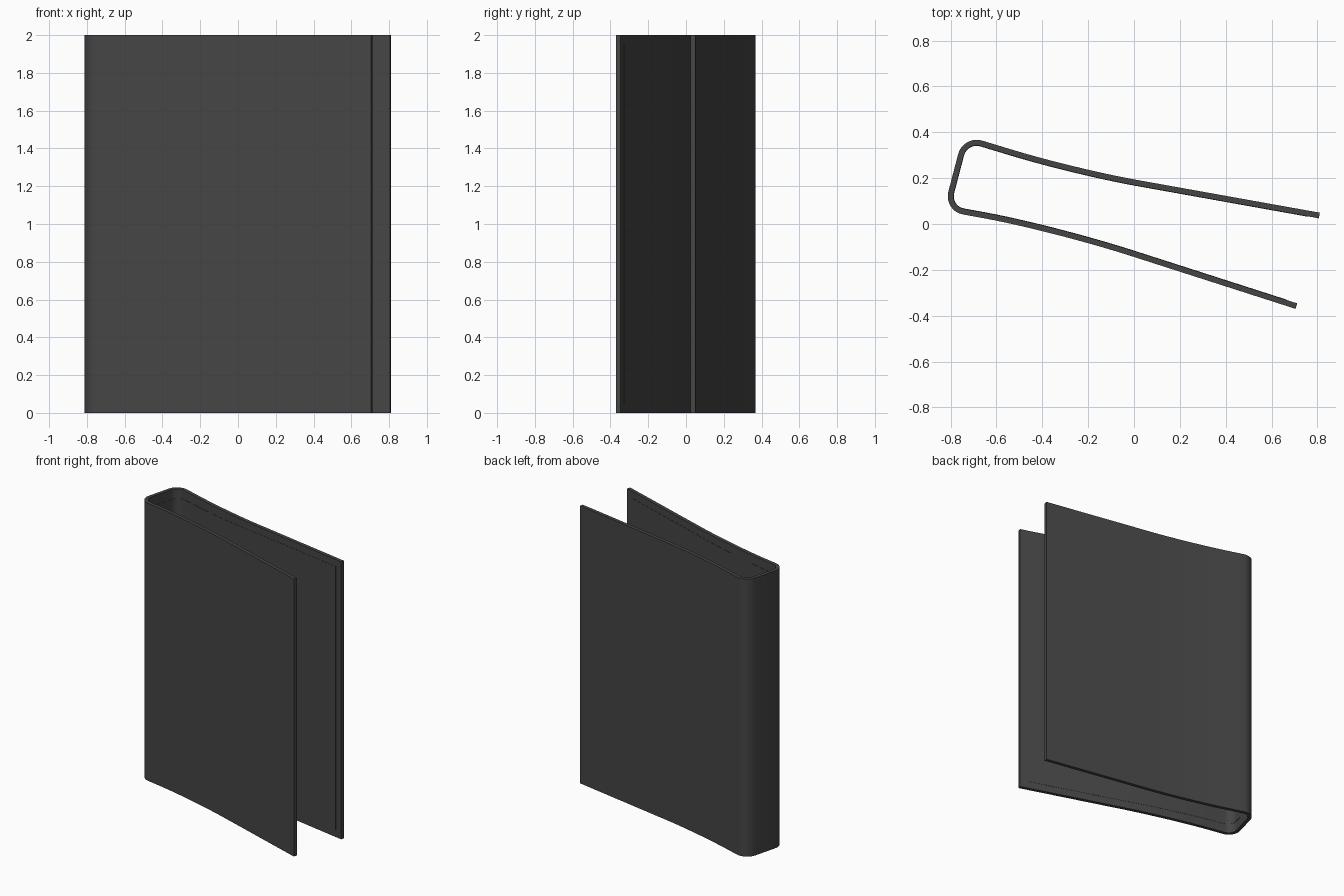
import bpy, bmesh, math
from mathutils import Vector

if "Cube" in bpy.data.objects:
    bpy.data.objects.remove(bpy.data.objects["Cube"])

HEIGHT, THICK = 2.0, 0.025

# Centre line seen from above: (x, y, distance before / after the corner that is rounded off)
KNOTS = [(0.808, 0.037, 0, 0), (-0.258, 0.228, 0.27, 0.28), (-0.736, 0.373, 0.075, 0.075),
         (-0.816, 0.067, 0.075, 0.075), (-0.357, -0.016, 0.30, 0.36), (0.708, -0.358, 0, 0)]


def rounded_path(knots, steps=10):
    """Polyline whose inner corners are replaced by smooth arcs."""
    pts = [Vector(k[:2]) for k in knots]
    path = [pts[0]]
    for i in range(1, len(pts) - 1):
        p = pts[i]
        a = p + (pts[i - 1] - p).normalized() * knots[i][2]
        b = p + (pts[i + 1] - p).normalized() * knots[i][3]
        c, d = a.lerp(p, 0.56), b.lerp(p, 0.56)
        for s in range(steps + 1):
            t = s / steps
            u = 1 - t
            path.append(a * u**3 + c * 3 * u * u * t + d * 3 * u * t * t + b * t**3)
    path.append(pts[-1])
    return path


def normals(path):
    """Unit normals pointing to the inside of the cover."""
    out = []
    for i in range(len(path)):
        d = (path[min(i + 1, len(path) - 1)] - path[max(i - 1, 0)]).normalized()
        out.append(Vector((-d.y, d.x)))
    return out


def sheet(name, path, norms, near, far, z_range, mat):
    """Solid bent sheet between two offsets of the path."""
    bm = bmesh.new()
    rings = []
    for i, (p, n) in enumerate(zip(path, norms)):
        lo, hi = z_range(i / (len(path) - 1))
        rings.append([bm.verts.new((*(p + n * o), z))
                      for o, z in ((near, lo), (far, lo), (far, hi), (near, hi))])
    for r, s in zip(rings, rings[1:]):
        for k in range(4):
            m = (k + 1) % 4
            bm.faces.new((r[k], r[m], s[m], s[k]))
    bm.faces.new(rings[0])
    bm.faces.new(rings[-1][::-1])
    bmesh.ops.recalc_face_normals(bm, faces=bm.faces)
    mesh = bpy.data.meshes.new(name)
    bm.to_mesh(mesh)
    bm.free()
    obj = bpy.data.objects.new(name, mesh)
    bpy.context.collection.objects.link(obj)
    mesh.materials.append(mat)
    bpy.context.view_layer.objects.active = obj
    obj.select_set(True)
    bpy.ops.object.shade_smooth_by_angle(angle=math.radians(35))
    obj.select_set(False)
    return obj


mat = bpy.data.materials.new("dark_cover")
mat.diffuse_color = (0.06, 0.06, 0.06, 1)
mat.use_nodes = True
mat.node_tree.nodes["Principled BSDF"].inputs["Base Color"].default_value = mat.diffuse_color

# Folded cover: back board, rounded spine and front board in one bent sheet
path = rounded_path(KNOTS)
norms = normals(path)
sheet("book_cover", path, norms, -THICK / 2, THICK / 2, lambda t: (0, HEIGHT), mat)

# Thin lining glued on the inside, set in from every edge
lining = list(path)
lining[0] = path[0] + (path[1] - path[0]).normalized() * 0.05
lining[-1] = path[-1] + (path[-2] - path[-1]).normalized() * 0.05


def lining_z(t):
    edge = 0.05 + 0.02 * math.sin(math.pi * t)
    return edge, HEIGHT - edge


sheet("inner_lining", lining, norms, THICK / 2 - 0.004, THICK / 2 + 0.0015, lining_z, mat)
